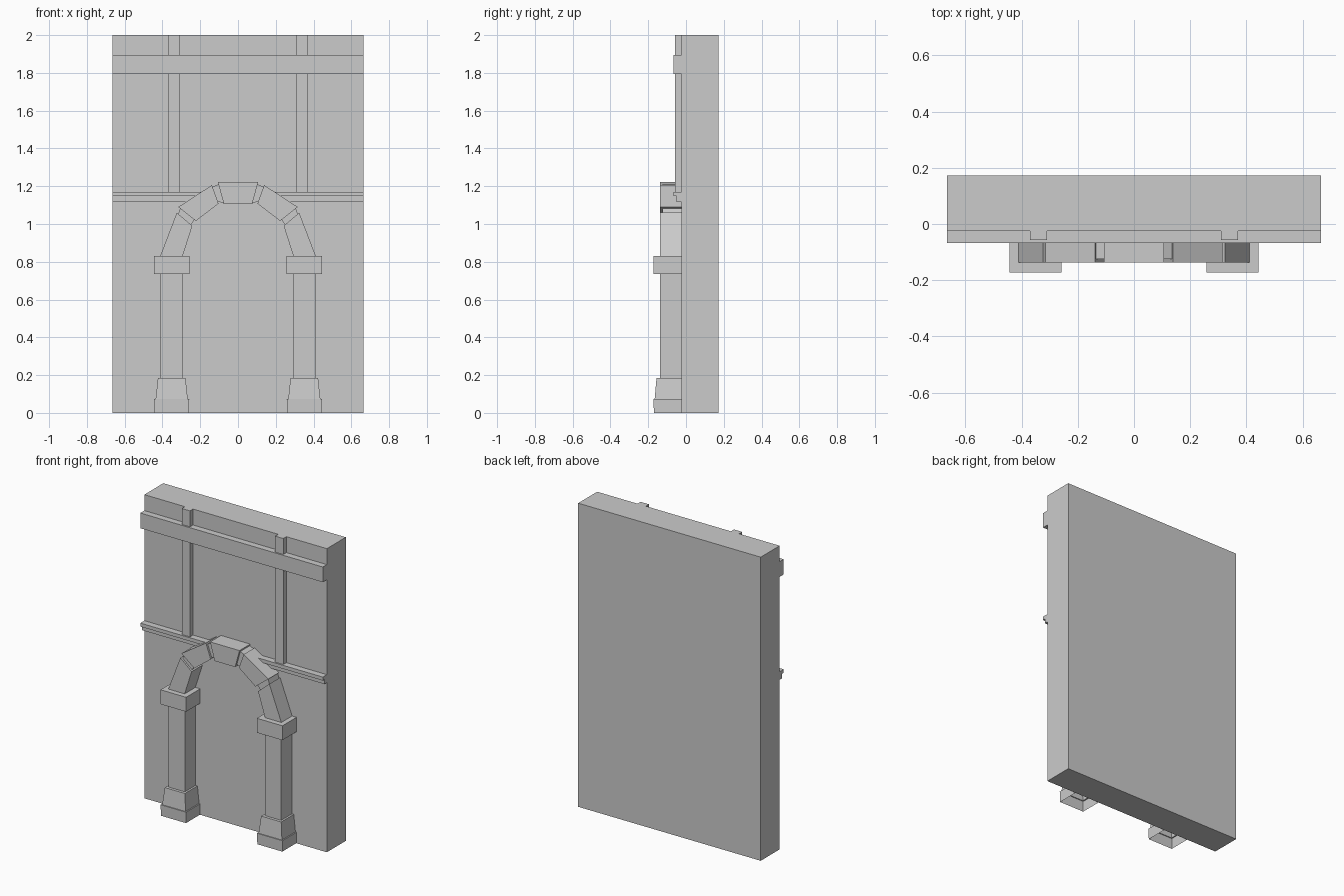
import bpy

if "Cube" in bpy.data.objects:
    bpy.data.objects.remove(bpy.data.objects["Cube"])

BACK = -0.025  # front plane of the wall, where the trim attaches


def make(name, verts, faces, mirror=False):
    me = bpy.data.meshes.new(name)
    me.from_pydata(verts, [], faces)
    ob = bpy.data.objects.new(name, me)
    bpy.context.collection.objects.link(ob)
    if mirror:
        ob.modifiers.new("Mirror", 'MIRROR').use_mirror_merge = False
    return ob


def prism(name, poly, front, back=BACK, mirror=False, closed=False):
    """Counter-clockwise x/z outline pushed out from the wall."""
    n = len(poly)
    verts = [(x, back, z) for x, z in poly] + [(x, front, z) for x, z in poly]
    faces = [(i, (i + 1) % n, n + (i + 1) % n, n + i) for i in range(n)]
    faces.append(tuple(range(n, 2 * n)))
    if closed:
        faces.append(tuple(reversed(range(n))))
    return make(name, verts, faces, mirror)


def rect(x0, x1, z0, z1):
    return [(x0, z0), (x1, z0), (x1, z1), (x0, z1)]


# Wall slab
W = 0.665
prism("wall", rect(-W, W, 0, 2), BACK, back=0.172, closed=True)

# Timber beam, studs and stepped ledge
prism("beam", rect(-W, W, 1.795, 1.895), -0.067)
prism("upper_stud", rect(0.31, 0.37, 1.895, 2), -0.057, mirror=True)
prism("lower_stud", rect(0.31, 0.37, 1.17, 1.795), -0.057, mirror=True)
prism("ledge_top", rect(-W, W, 1.147, 1.17), -0.067)
prism("ledge_bottom", rect(-W, W, 1.117, 1.147), -0.05)

# Column with base and capital: stacked (z, half width, front y), open at the bottom
rows = [(0, 0.091, -0.170), (0.073, 0.093, -0.172), (0.073, 0.085, -0.166),
        (0.185, 0.073, -0.156), (0.185, 0.06, -0.137), (0.735, 0.06, -0.137),
        (0.735, 0.093, -0.172), (0.83, 0.093, -0.172)]
CX = 0.351
verts, faces = [], []
for z, h, y in rows:
    verts += [(CX - h, BACK, z), (CX - h, y, z), (CX + h, y, z), (CX + h, BACK, z)]
for r in range(len(rows) - 1):
    for i in range(3):
        a = 4 * r + i
        faces.append((a, a + 1, a + 5, a + 4))
top = 4 * (len(rows) - 1)
faces.append((top, top + 1, top + 2, top + 3))
make("column", verts, faces, mirror=True)

# Arch stones
ARCH = -0.137
lower = [(0.293, 0.83), (0.412, 0.83), (0.324, 1.06), (0.242, 0.99)]
upper = [(0.223, 1.016), (0.316, 1.09), (0.138, 1.206), (0.103, 1.108)]
key = [(-0.075, 1.105), (0.075, 1.105), (0.107, 1.222), (-0.107, 1.222)]
prism("arch_lower_stone", lower, ARCH, mirror=True)
prism("arch_upper_stone", upper, ARCH, mirror=True)
prism("keystone", key, ARCH)


# Recessed mortar joints between the stones
def joint(name, in_a, out_a, out_b, in_b):
    def mix(p, q, t):
        return (p[0] + (q[0] - p[0]) * t, p[1] + (q[1] - p[1]) * t)
    prism(name, [mix(in_a, out_a, 0.08), mix(in_a, out_a, 0.9),
                 mix(in_b, out_b, 0.9), mix(in_b, out_b, 0.08)], -0.124, mirror=True)


joint("lower_joint", lower[3], lower[2], upper[1], upper[0])
joint("upper_joint", upper[3], upper[2], key[2], key[1])
